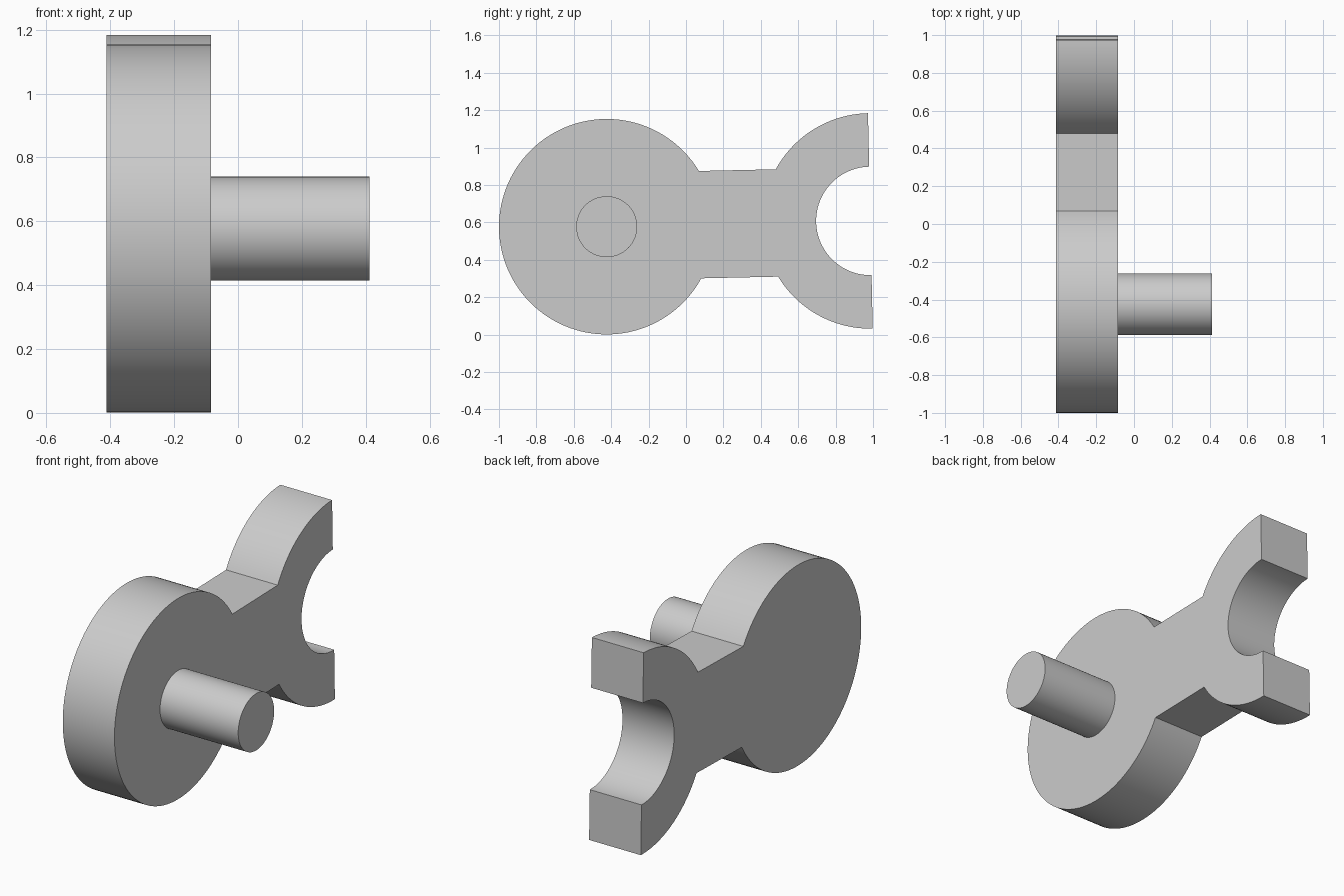
import bpy, bmesh
from math import sin, cos, asin, pi
from mathutils import Matrix, Vector

cube = bpy.data.objects.get("Cube")
if cube:
    bpy.data.objects.remove(cube, do_unlink=True)

grey = bpy.data.materials.new("light_grey")
grey.use_nodes = True
colour = (0.6, 0.6, 0.6, 1)
grey.diffuse_color = colour
grey.node_tree.nodes["Principled BSDF"].inputs["Base Color"].default_value = colour

# Main dimensions
DISC_R, SLOT_R, PIN_R = 0.576, 0.29, 0.163
SPAN = 1.41            # disc centre to fork centre
BACK, FACE, PIN_END = -0.412, -0.084, 0.412
TILT = 0.022
CENTRE = Vector((0, -0.424, 0.577))


def arc(centre, radius, start, end, steps):
    """Points of an arc in the plate's own plane."""
    angles = [start + (end - start) * i / steps for i in range(steps + 1)]
    return [(centre + radius * cos(a), radius * sin(a)) for a in angles]


def extrude(name, outline, x0, x1):
    """Solid from a closed outline, extruded along x."""
    bm = bmesh.new()
    face = bm.faces.new([bm.verts.new((x0, u, v)) for u, v in outline])
    new = bmesh.ops.extrude_face_region(bm, geom=[face])["geom"]
    verts = [g for g in new if isinstance(g, bmesh.types.BMVert)]
    bmesh.ops.translate(bm, verts=verts, vec=(x1 - x0, 0, 0))
    bmesh.ops.recalc_face_normals(bm, faces=bm.faces)
    bm.transform(Matrix.Translation(CENTRE) @ Matrix.Rotation(TILT, 4, "X"))
    mesh = bpy.data.meshes.new(name)
    bm.to_mesh(mesh)
    bm.free()
    mesh.materials.append(grey)
    obj = bpy.data.objects.new(name, mesh)
    bpy.context.collection.objects.link(obj)
    bpy.ops.object.select_all(action="DESELECT")
    obj.select_set(True)
    bpy.context.view_layer.objects.active = obj
    bpy.ops.object.shade_smooth_by_angle(angle=pi / 6)
    return obj


# Crank plate: round disc, straight neck and open half-ring fork in one outline
neck = asin(0.287 / DISC_R)
outline = (arc(0, DISC_R, neck, 2 * pi - neck, 96)
           + arc(SPAN, DISC_R, pi + neck, 1.5 * pi, 32)
           + arc(SPAN, SLOT_R, 1.5 * pi, 0.5 * pi, 48)
           + arc(SPAN, DISC_R, 0.5 * pi, pi - neck, 32))
extrude("crank_plate", outline, BACK, FACE)

# Round pin standing out of the disc
extrude("crank_pin", arc(0, PIN_R, 0, 2 * pi, 64)[:-1], FACE, PIN_END)
